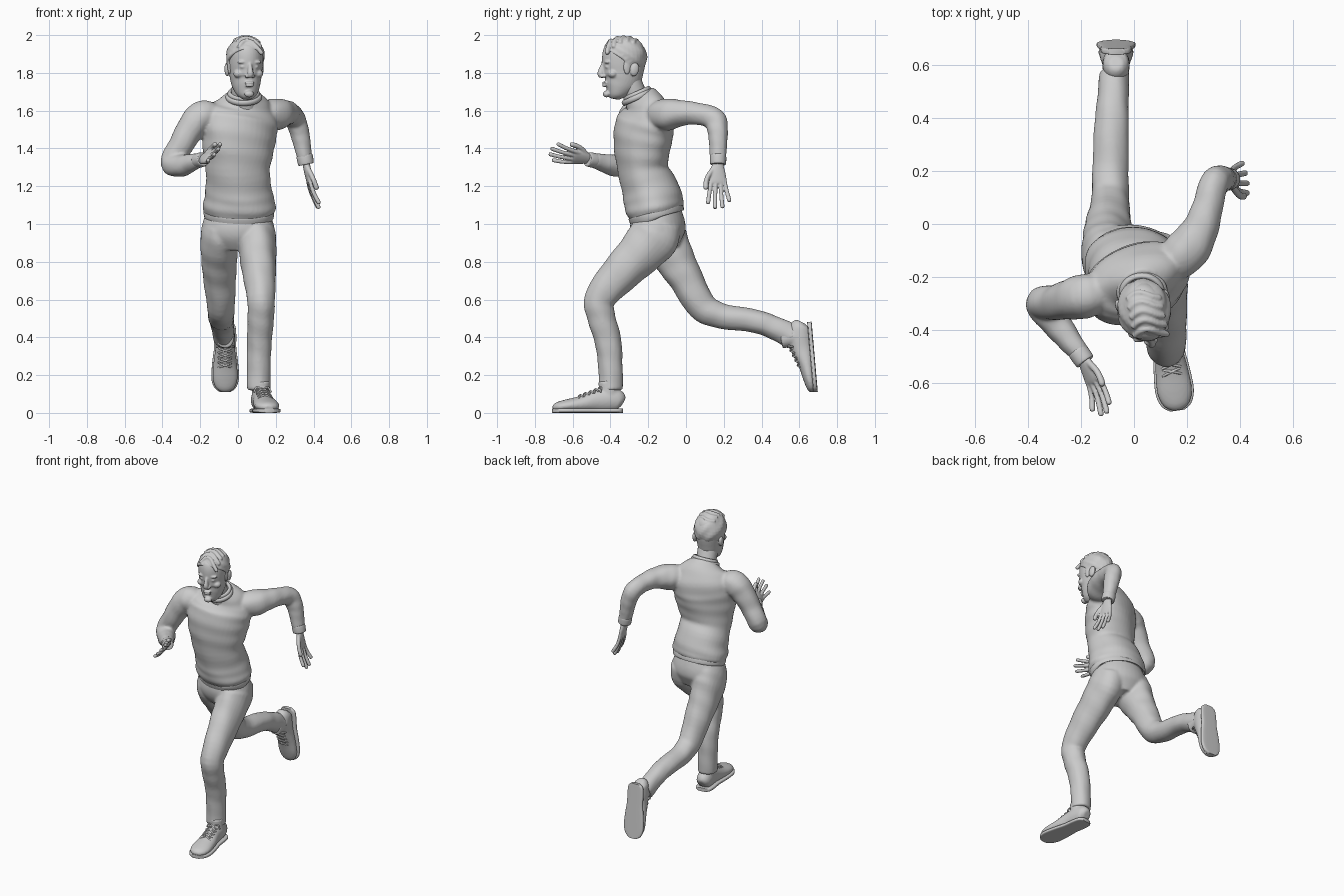
import bpy, bmesh
from math import sin, cos, pi, radians, sqrt
from mathutils import Vector, Matrix


def loft(bm, rings, side=(1, 0, 0), n=28, sub=5, power=1.0, ripple=0.0):
    """Skin a smooth path of ellipses: (x, y, z, half width, half depth, yaw)."""
    R = [Vector(tuple(r) + (0,) * (6 - len(r))) for r in rings]
    pts = []
    for i in range(len(R) - 1):
        a, b, c, d = [R[max(0, min(len(R) - 1, i + k))] for k in (-1, 0, 1, 2)]
        for s in range(sub):
            t = s / sub
            pts.append(0.5 * (2 * b + (c - a) * t + (2 * a - 5 * b + 4 * c - d) * t * t
                              + (3 * b - a - 3 * c + d) * t ** 3))
    pts.append(R[-1])
    P = [Vector(q[:3]) for q in pts]
    loops = []
    for i, q in enumerate(pts):
        t = (P[min(i + 1, len(P) - 1)] - P[max(i - 1, 0)]).normalized()
        s = Matrix.Rotation(radians(q[5]), 3, 'Z') @ Vector(side)
        u = (s - t * s.dot(t)).normalized()
        v = t.cross(u)
        ring = []
        for k in range(n):
            a = 2 * pi * k / n
            ca, sa = cos(a), sin(a)
            ca = abs(ca) ** power * (1 if ca > 0 else -1)
            sa = abs(sa) ** power * (1 if sa > 0 else -1)
            f = 1 + ripple * sin(3 * a + i * 0.9) * sin(2 * a - i * 0.5)
            ring.append(bm.verts.new(P[i] + u * q[3] * ca * f + v * q[4] * sa * f))
        loops.append(ring)
    for A, B in zip(loops, loops[1:]):
        for k in range(n):
            bm.faces.new((A[k], A[(k + 1) % n], B[(k + 1) % n], B[k]))
    bm.faces.new(loops[0])
    bm.faces.new(loops[-1])


def tube(bm, pts, r, side=(1, 0, 0), n=12):
    p = [Vector(q) for q in pts]
    end = p[-1] + (p[-1] - p[-2]).normalized() * r * 0.7
    loft(bm, [(*q, r, r) for q in p] + [(*end, r * 0.45, r * 0.45)], side, n, 4)


def blob(bm, loc, size, rot=0):
    m = Matrix.Translation(loc) @ Matrix.Rotation(radians(rot), 4, 'X') @ Matrix.Diagonal((*size, 1))
    return bmesh.ops.create_uvsphere(bm, u_segments=32, v_segments=20, radius=1, matrix=m)


def finish(bm, name, voxel=0, smooth=3, matrix=None):
    if matrix:
        bm.transform(matrix)
    bmesh.ops.recalc_face_normals(bm, faces=bm.faces)
    me = bpy.data.meshes.new(name)
    bm.to_mesh(me)
    bm.free()
    me.polygons.foreach_set("use_smooth", [True] * len(me.polygons))
    me.set_sharp_from_angle(angle=radians(50))
    ob = bpy.data.objects.new(name, me)
    bpy.context.collection.objects.link(ob)
    if voxel:
        rm = ob.modifiers.new("fuse", 'REMESH')
        rm.mode, rm.voxel_size, rm.use_smooth_shade = 'VOXEL', voxel, True
        sm = ob.modifiers.new("relax", 'SMOOTH')
        sm.factor, sm.iterations = 0.5, smooth
    return ob


# Sweater: twisted torso fused with both sleeves
bm = bmesh.new()
loft(bm, [(.005, -.155, 1.05, .182, .14, -9), (.005, -.165, 1.09, .195, .155, -8),
          (.003, -.185, 1.17, .178, .153, -3), (0, -.225, 1.28, .17, .133, 8),
          (.003, -.232, 1.39, .192, .143, 18), (.008, -.225, 1.49, .205, .148, 23),
          (.015, -.212, 1.57, .203, .132, 23), (.025, -.22, 1.635, .155, .1, 22),
          (.03, -.245, 1.685, .083, .078, 18)], n=40, ripple=.022)
loft(bm, [(-.11, -.26, 1.555, .07, .07), (-.185, -.272, 1.57, .085, .085), (-.24, -.285, 1.52, .077, .077),
          (-.3, -.298, 1.42, .066, .066), (-.35, -.303, 1.325, .062, .062), (-.295, -.375, 1.31, .056, .06),
          (-.245, -.44, 1.325, .046, .048), (-.2, -.495, 1.338, .036, .038)],
     (-.8, -.6, .6), ripple=.03)
loft(bm, [(.13, -.16, 1.575, .07, .07), (.2, -.1, 1.58, .085, .085), (.25, -.02, 1.588, .07, .068),
          (.28, .07, 1.582, .058, .058), (.302, .15, 1.555, .055, .06), (.325, .168, 1.49, .052, .054),
          (.34, .17, 1.42, .046, .048), (.355, .17, 1.34, .038, .043)], (-1, .25, -.25), ripple=.03)
finish(bm, "sweater", .009, 4)

# Ribbed hem, cuffs and neckline
bm = bmesh.new()
loft(bm, [(.005, -.15, 1.028, .168, .13, -9), (.005, -.153, 1.035, .184, .145, -9),
          (.005, -.16, 1.065, .187, .148, -9), (.005, -.165, 1.08, .175, .135, -8)], n=40)
finish(bm, "sweater_hem")
for name, a, b, r in (("right_cuff", (-.215, -.478, 1.335), (-.184, -.522, 1.343), .039),
                      ("left_cuff", (.351, .17, 1.365), (.361, .17, 1.315), .043)):
    bm = bmesh.new()
    A, B = Vector(a), Vector(b)
    loft(bm, [(*A.lerp(B, t), r * k, r * k) for t, k in ((0, .85), (.1, 1), (.9, .98), (1, .8))],
         (.6, .6, .1))
    finish(bm, name)
for name, rad, z, thick in (("neckline", .086, 1.672, .011), ("shirt_collar", .074, 1.688, .012)):
    bm = bmesh.new()
    loops = []
    for i in range(40):
        a = 2 * pi * i / 40
        loops.append([bm.verts.new(((rad + thick * cos(b)) * cos(a), (rad + thick * cos(b)) * sin(a) * .92,
                                    thick * 1.4 * sin(b))) for b in (k * pi / 5 for k in range(10))])
    for i in range(40):
        A, B = loops[i], loops[(i + 1) % 40]
        for k in range(10):
            bm.faces.new((A[k], A[(k + 1) % 10], B[(k + 1) % 10], B[k]))
    finish(bm, name, matrix=Matrix.Translation((.03, -.257, z)) @ Matrix.Rotation(radians(24), 4, 'X'))

# Trousers: pelvis fused with a striding and a trailing leg
bm = bmesh.new()
loft(bm, [(0, -.155, 1.08, .16, .125, -9), (0, -.15, 1.0, .19, .145, -9), (0, -.148, .94, .19, .14, -9),
          (0, -.14, .87, .12, .1, -9)], n=36)
loft(bm, [(.095, -.15, 1.0, .09, .12), (.1, -.17, .93, .1, .135), (.105, -.26, .83, .097, .118),
          (.115, -.37, .715, .086, .1), (.122, -.457, .6, .074, .082), (.12, -.447, .5, .07, .074),
          (.114, -.413, .38, .066, .071), (.11, -.4, .25, .063, .065), (.11, -.397, .12, .063, .064)],
     ripple=.03)
loft(bm, [(-.095, -.15, 1.0, .09, .12), (-.1, -.12, .92, .1, .13), (-.1, -.06, .81, .095, .107),
          (-.096, .005, .7, .086, .09), (-.09, .085, .565, .073, .079), (-.09, .19, .512, .069, .067),
          (-.085, .36, .487, .066, .062), (-.08, .47, .45, .06, .062), (-.075, .57, .4, .057, .068)],
     ripple=.03)
finish(bm, "trousers", .009, 4)


# Shoes: local toe points to -y, sole on z = 0
def shoe(name, m):
    shape = [(0, .052, .025, .025), (-.02, .062, .046, .055), (-.07, .07, .052, .066), (-.14, .063, .052, .06),
             (-.22, .047, .062, .044), (-.3, .038, .066, .033), (-.35, .031, .05, .025), (-.373, .027, .02, .012)]
    bm = bmesh.new()
    loft(bm, [(0, *s) for s in shape], n=32)
    loft(bm, [(0, -.07, .07, .05, .06), (0, -.075, .12, .048, .052), (0, -.08, .17, .046, .05)])
    finish(bm, name + "_shoe_upper", .007, 2, m)
    bm = bmesh.new()
    loft(bm, [(0, y - .002, .012, w + .007, .012) for y, _, w, _ in shape], n=32, power=.45)
    finish(bm, name + "_shoe_sole", matrix=m)
    bm = bmesh.new()
    for i in range(4):
        y, z = -.135 - .027 * i, .126 - .0105 * i
        for k in (-1, 1):
            tube(bm, [(-.034 * k, y, z - .012), (0, y - .01, z), (.034 * k, y - .022, z - .018)], .005, (0, 1, 0), 8)
    tube(bm, [(0, -.13, .125), (.03, -.12, .135), (.045, -.125, .112)], .005, (0, 1, 0), 8)
    tube(bm, [(0, -.13, .125), (-.03, -.12, .135), (-.045, -.125, .112)], .005, (0, 1, 0), 8)
    finish(bm, name + "_shoe_laces", matrix=m)


shoe("left", Matrix.Translation((.112, -.335, 0)) @ Matrix.Rotation(radians(8), 4, 'Z'))
shoe("right", Matrix.Translation((-.068, .665, .485)) @ Matrix.Rotation(radians(95), 4, 'X'))


# Hands: d runs to the fingertips, s towards the thumb
def hand(name, wrist, d, s, curl, size):
    d = Vector(d).normalized()
    s = Vector(s)
    s = (s - d * s.dot(d)).normalized()
    nrm, o = d.cross(s), Vector(wrist)

    def at(a, b, c=0):
        return o + (d * a + s * b + nrm * c * curl) * size
    bm = bmesh.new()
    loft(bm, [(*at(a, b), w * size, t * size) for a, b, w, t in
              ((-.04, 0, .027, .022), (0, 0, .028, .02), (.05, .003, .042, .019),
               (.1, 0, .047, .015), (.118, 0, .04, .011))], s)
    for b0, b1, tip in ((.035, .058, .225), (.012, .02, .25), (-.012, -.02, .245), (-.034, -.058, .21)):
        tube(bm, [at(.085, b0), at(.12, b0 * 1.15), at((.12 + tip) / 2, (b0 * 1.15 + b1) / 2, .006), at(tip, b1, .022)],
             .0115 * size, s)
    tube(bm, [at(.025, .02), at(.075, .055, .01), at(.11, .068, .016), at(.145, .07, .022)], .0135 * size, s)
    finish(bm, name, .0045, 2)


hand("right_hand", (-.197, -.503, 1.342), (.095, -.2, .028), (.55, .25, .75), 1, .93)
hand("left_hand", (.36, .17, 1.325), (.045, 0, -.25), (.15, -1, 0), -1, .98)

# Neck
bm = bmesh.new()
loft(bm, [(.028, -.245, 1.62, .075, .07), (.03, -.268, 1.68, .067, .063), (.035, -.292, 1.74, .066, .062),
          (.04, -.31, 1.8, .06, .06)])
finish(bm, "neck")

# Head: skull, brow, nose, lips and ears fused together
turn = Matrix.Translation((.04, -.33, 0)) @ Matrix.Rotation(radians(12), 4, 'Z')
bm = bmesh.new()
loft(bm, [(0, -.05, 1.662, .025, .025), (0, -.045, 1.682, .05, .045), (0, -.028, 1.72, .069, .077),
          (0, -.01, 1.76, .08, .1), (0, -.003, 1.805, .086, .108), (0, 0, 1.85, .091, .115), (0, .002, 1.9, .092, .115),
          (0, .005, 1.94, .083, .102), (0, .005, 1.97, .06, .075), (0, .005, 1.985, .03, .04)], n=36)
loft(bm, [(0, -.105, 1.852, .01, .012), (0, -.117, 1.825, .012, .015), (0, -.124, 1.795, .017, .018),
          (0, -.118, 1.778, .014, .012)], n=16)
blob(bm, (0, -.094, 1.688), (.026, .018, .018))
for z, w in ((1.747, .027), (1.733, .024)):
    blob(bm, (0, -.104, z), (w, .012, .0075))
for k in (-1, 1):
    blob(bm, (.016 * k, -.115, 1.782), (.011, .013, .009))
    blob(bm, (.038 * k, -.098, 1.857), (.028, .014, .009))
    blob(bm, (.034 * k, -.094, 1.832), (.017, .014, .01))
    blob(bm, (.052 * k, -.07, 1.795), (.028, .026, .022))
    blob(bm, (.092 * k, .04, 1.818), (.013, .024, .036), -12)
finish(bm, "head", .005, 2, turn)

# Hair: ellipsoid cut along a slanted hairline, with swept locks on top
bm = bmesh.new()
blob(bm, (0, .003, 1.882), (.102, .121, .112))
bmesh.ops.bisect_plane(bm, geom=bm.verts[:] + bm.edges[:] + bm.faces[:], plane_co=(0, 0, 1.853),
                       plane_no=(0, .155, .22), clear_inner=True)
bmesh.ops.holes_fill(bm, edges=[e for e in bm.edges if e.is_boundary])
for v in bm.verts:
    v.co.x += .003 * sin(90 * v.co.z + 60 * v.co.y)
    v.co.y += .003 * sin(80 * v.co.x + 50 * v.co.z)
for k in (-1, 1):
    blob(bm, (.087 * k, .0, 1.835), (.01, .02, .045))
for i in range(5):
    path = []
    for j in range(6):
        x, y = -.055 + .024 * j, -.085 + .035 * i + .018 * sin(j * .9)
        path.append((x, y, 1.885 + .103 * sqrt(max(.04, 1 - (x / .102) ** 2 - (y / .121) ** 2))))
    tube(bm, path, .012, (0, 1, 0))
finish(bm, "hair", .005, 2, turn)
